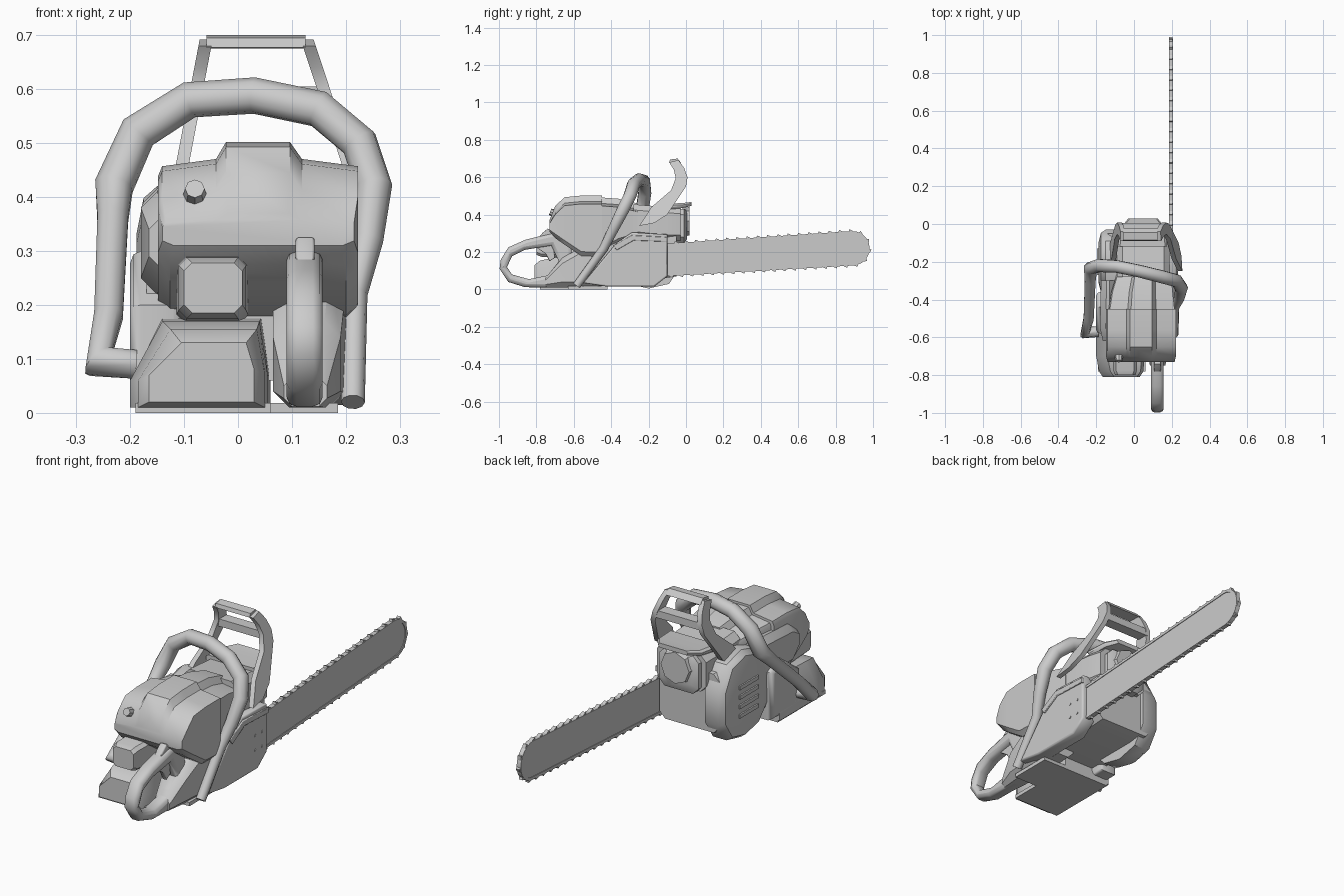
import bpy, bmesh, math
from mathutils import Matrix, Vector


def finish(ob, angle=38):
    bpy.ops.object.select_all(action='DESELECT')
    ob.select_set(True)
    bpy.context.view_layer.objects.active = ob
    bpy.ops.object.shade_smooth_by_angle(angle=math.radians(angle))
    return ob


def from_bmesh(name, bm):
    bmesh.ops.recalc_face_normals(bm, faces=bm.faces)
    me = bpy.data.meshes.new(name)
    bm.to_mesh(me)
    bm.free()
    ob = bpy.data.objects.new(name, me)
    bpy.context.collection.objects.link(ob)
    return finish(ob)


def loft(name, rings):
    """Skin a list of equal-length point rings and cap both ends."""
    bm = bmesh.new()
    rows = [[bm.verts.new(p) for p in r] for r in rings]
    n = len(rows[0])
    for a, b in zip(rows, rows[1:]):
        for i in range(n):
            bm.faces.new((a[i], a[(i + 1) % n], b[(i + 1) % n], b[i]))
    bm.faces.new(rows[0])
    bm.faces.new(rows[-1])
    return from_bmesh(name, bm)


def octo(y, x0, x1, z0, z1, c=0.03):
    """Chamfered rectangle across the y axis."""
    return [(x0 + c, y, z0), (x1 - c, y, z0), (x1, y, z0 + c), (x1, y, z1 - c),
            (x1 - c, y, z1), (x0 + c, y, z1), (x0, y, z1 - c), (x0, y, z0 + c)]


def curve_mesh(name, cu, matrix=Matrix()):
    ob = bpy.data.objects.new(name, cu)
    bpy.context.collection.objects.link(ob)
    bpy.ops.object.select_all(action='DESELECT')
    ob.select_set(True)
    bpy.context.view_layer.objects.active = ob
    bpy.ops.object.convert(target='MESH')
    ob = bpy.context.view_layer.objects.active
    ob.data.transform(matrix)
    return finish(ob, 48)


def panel(name, loops, x0, x1, bevel=0.0):
    """Side profile(s) in y, z extruded from x0 to x1; extra loops are holes."""
    cu = bpy.data.curves.new(name, 'CURVE')
    cu.dimensions, cu.fill_mode = '2D', 'BOTH'
    cu.extrude = (x1 - x0) / 2 - bevel
    cu.bevel_depth, cu.offset, cu.bevel_resolution = bevel, -bevel, 1
    for pts in loops:
        s = cu.splines.new('POLY')
        s.points.add(len(pts) - 1)
        for p, (a, b) in zip(s.points, pts):
            p.co = (a, b, 0, 1)
        s.use_cyclic_u = True
    m = Matrix(((0, 0, 1, (x0 + x1) / 2), (1, 0, 0, 0), (0, 1, 0, 0), (0, 0, 0, 1)))
    return curve_mesh(name, cu, m)


def tube(name, pts):
    cu = bpy.data.curves.new(name, 'CURVE')
    cu.dimensions, cu.bevel_depth, cu.bevel_resolution = '3D', 1.0, 3
    cu.use_fill_caps = True
    s = cu.splines.new('POLY')
    s.points.add(len(pts) - 1)
    for p, (x, y, z, r) in zip(s.points, pts):
        p.co, p.radius = (x, y, z, 1), r
    return curve_mesh(name, cu)


def cylinder(name, center, r1, r2, depth, axis, sides=10):
    bm = bmesh.new()
    rot = Vector(axis).to_track_quat('Z', 'Y').to_matrix().to_4x4()
    bmesh.ops.create_cone(bm, cap_ends=True, segments=sides, radius1=r1, radius2=r2,
                          depth=depth, matrix=Matrix.Translation(center) @ rot)
    return from_bmesh(name, bm)


# guide bar, chain rim and cutter teeth
def bar_outline(o):
    arc = [math.radians(-87 + 180 * i / 12) for i in range(13)]
    return ([(-0.3, 0.067 - o)] +
            [(0.89 + (0.085 + o) * math.cos(a), 0.22 + (0.085 + o) * math.sin(a)) for a in arc] +
            [(-0.3, 0.225 + o)])


panel("guide_bar", [bar_outline(0)], 0.187, 0.203)
panel("chain", [bar_outline(0.007), bar_outline(-0.006)], 0.184, 0.206)
bm = bmesh.new()
path = [Vector(p) for p in bar_outline(0.006)]
travel, pitch = 0.0, 0.055
for a, b in zip(path, path[1:]):
    d = (b - a).normalized()
    out = Vector((d.y, -d.x))
    length = (b - a).length
    while travel < length:
        base = a + d * travel
        tooth = (base - d * 0.012, base + d * 0.012, base + d * 0.008 + out * 0.011,
                 base - d * 0.004 + out * 0.006)
        sides = [[bm.verts.new((x, p.x, p.y)) for p in tooth] for x in (0.186, 0.204)]
        bm.faces.new(sides[0])
        bm.faces.new(sides[1][::-1])
        for i in range(4):
            j = (i + 1) % 4
            bm.faces.new((sides[0][i], sides[0][j], sides[1][j], sides[1][i]))
        travel += pitch
    travel -= length
from_bmesh("chain_teeth", bm)

# clutch cover with raised rib and bar nuts
panel("clutch_cover", [[(-0.55, 0.035), (-0.42, 0.015), (-0.17, 0.015), (-0.1, 0.07), (-0.1, 0.295),
                        (-0.29, 0.305), (-0.37, 0.25)]], 0.155, 0.225, 0.008)
panel("clutch_cover_rib", [[(-0.39, 0.235), (-0.29, 0.29), (-0.1, 0.28), (-0.1, 0.255),
                            (-0.28, 0.262), (-0.37, 0.21)]], 0.215, 0.232, 0.003)
for y in (-0.14, -0.19):
    for z in (0.11, 0.18):
        cylinder("bar_nut", (0.225, y, z), 0.007, 0.007, 0.006, (1, 0, 0), 6)

# crankcase and round starter cover on the left
loft("crankcase", [octo(-0.55, -0.17, 0.19, 0.06, 0.30), octo(-0.4, -0.17, 0.19, 0.06, 0.36),
                   octo(-0.12, -0.15, 0.18, 0.06, 0.36), octo(-0.05, -0.14, 0.175, 0.07, 0.35)])
starter = [(-0.03, 0.12), (-0.03, 0.28), (-0.09, 0.39), (-0.2, 0.42), (-0.31, 0.39),
           (-0.37, 0.29), (-0.38, 0.11), (-0.31, 0.03), (-0.2, 0.005), (-0.09, 0.03)]
loft("starter_cover", [[(x, -0.2 + (y + 0.2) * s, 0.2 + (z - 0.2) * s) for y, z in starter]
                       for x, s in ((-0.08, 1.0), (-0.15, 1.0), (-0.175, 0.9), (-0.188, 0.6))])
for i in range(4):
    z = 0.13 + i * 0.045
    panel("starter_vent", [[(-0.27, z), (-0.13, z), (-0.13, z + 0.018), (-0.27, z + 0.018)]], -0.195, -0.18)
panel("starter_side_pod", [[(-0.58, 0.03), (-0.36, 0.03), (-0.36, 0.26), (-0.44, 0.30), (-0.58, 0.2)]],
      -0.2, -0.1, 0.02)

# fuel tank at rear left, with its filler block, and the stepped base plate
tank = [(-0.81, -0.165, 0.03, 0.02, 0.13), (-0.78, -0.185, 0.05, 0.01, 0.155),
        (-0.7, -0.2, 0.055, 0.01, 0.17), (-0.42, -0.2, 0.06, 0.01, 0.18)]
loft("fuel_tank", [[(x0, y, z0), (x1, y, z0), (x1, y, z0 + 0.06), (x1 - 0.015, y, z1),
                    (x0 + 0.06, y, z1), (x0, y, z0 + 0.05)] for y, x0, x1, z0, z1 in tank])
loft("filler_block", [octo(-0.8, -0.1, 0.008, 0.185, 0.278, 0.015),
                      octo(-0.775, -0.11, 0.015, 0.175, 0.288, 0.015),
                      octo(-0.5, -0.115, 0.02, 0.165, 0.29, 0.015)])
for name, x0, x1, y in (("base_plate_left", -0.19, 0.06, -0.78), ("base_plate_right", 0.06, 0.185, -0.63)):
    panel(name, [[(y, 0), (-0.42, 0), (-0.42, 0.018), (y, 0.018)]], x0, x1)

# rear grip loop, its wide base, trigger and lockout lever
panel("rear_handle", [[(-0.62, 0.32), (-0.76, 0.29), (-0.86, 0.265), (-0.95, 0.225), (-0.99, 0.16),
                       (-0.997, 0.11), (-0.95, 0.04), (-0.86, 0.012), (-0.6, 0.01)],
                      [(-0.72, 0.235), (-0.86, 0.212), (-0.93, 0.178), (-0.957, 0.12),
                       (-0.93, 0.08), (-0.84, 0.055), (-0.74, 0.075), (-0.68, 0.15)]], 0.09, 0.157, 0.018)
loft("rear_handle_base", [octo(-0.75, 0.085, 0.165, 0.012, 0.065, 0.015), octo(-0.66, 0.065, 0.19, 0.01, 0.17),
                          octo(-0.5, 0.065, 0.2, 0.01, 0.26), octo(-0.36, 0.065, 0.195, 0.02, 0.28)])
panel("trigger", [[(-0.80, 0.225), (-0.71, 0.24), (-0.70, 0.17), (-0.73, 0.15), (-0.75, 0.19)]],
      0.112, 0.136, 0.004)
panel("throttle_lockout", [[(-0.79, 0.275), (-0.765, 0.305), (-0.74, 0.325), (-0.68, 0.3)]], 0.107, 0.142, 0.005)


# air filter cover: raised centre ridge, sloping rear and underside
def cover_ring(y, z0, z1, x0=-0.148, x1=0.222):
    w = x1 - x0
    k = min(0.045, (z1 - z0) * 0.3)
    shape = [(0.06, z0), (0.94, z0), (1, z0 + k / 2), (1, z1 - k), (0.72, z1 - k * 0.7), (0.66, z1),
             (0.34, z1), (0.29, z1 - k * 0.7), (0.02, z1 - k), (0, z1 - k * 1.4), (0, z0 + k / 2)]
    return [(x0 + w * u, y, z) for u, z in shape]


loft("air_filter_cover", [cover_ring(-0.73, 0.31, 0.37, -0.14, 0.215), cover_ring(-0.70, 0.275, 0.445),
                          cover_ring(-0.65, 0.24, 0.493), cover_ring(-0.56, 0.18, 0.502),
                          cover_ring(-0.45, 0.175, 0.502)])
loft("top_cover", [cover_ring(-0.455, 0.2, 0.492, -0.135, 0.215), cover_ring(-0.36, 0.25, 0.485, -0.12, 0.205),
                   cover_ring(-0.26, 0.28, 0.46, -0.09, 0.195)])
cylinder("cover_knob", (-0.08, -0.712, 0.41), 0.022, 0.018, 0.03, (0, -1, 0.4), 8)
loft("cover_left_shoulder", [octo(-0.62, -0.165, -0.1, 0.26, 0.37), octo(-0.55, -0.18, -0.1, 0.22, 0.41),
                             octo(-0.3, -0.175, -0.1, 0.22, 0.42)])

# cylinder shroud, muffler and its front disc
loft("cylinder_shroud", [octo(-0.28, -0.09, 0.19, 0.28, 0.455), octo(-0.1, -0.09, 0.188, 0.26, 0.44),
                         octo(-0.03, -0.085, 0.175, 0.26, 0.435)])
loft("muffler", [octo(-0.09, -0.06, 0.15, 0.25, 0.43), octo(-0.01, -0.06, 0.15, 0.25, 0.43),
                 octo(0.006, -0.03, 0.12, 0.27, 0.42)])
cylinder("muffler_disc", (0.045, 0.0, 0.365), 0.085, 0.075, 0.04, (0, 1, 0), 8)
loft("muffler_lip", [octo(-0.12, -0.085, 0.175, 0.425, 0.458, 0.01), octo(-0.02, -0.07, 0.165, 0.435, 0.462, 0.01),
                     octo(0.03, -0.03, 0.125, 0.447, 0.468, 0.008)])

# wrap-around front handle
tube("front_handle", [(-0.19, -0.57, 0.09, 0.028), (-0.258, -0.575, 0.095, 0.034), (-0.24, -0.5, 0.18, 0.028),
                      (-0.232, -0.3, 0.36, 0.03), (-0.23, -0.235, 0.42, 0.037), (-0.185, -0.22, 0.52, 0.036),
                      (-0.09, -0.225, 0.58, 0.034), (0.03, -0.25, 0.588, 0.034), (0.15, -0.28, 0.563, 0.035),
                      (0.225, -0.30, 0.5, 0.035), (0.252, -0.34, 0.42, 0.034), (0.24, -0.39, 0.32, 0.029),
                      (0.216, -0.44, 0.22, 0.024), (0.213, -0.585, 0.02, 0.022)])

# hand guard: two curved legs, top bar and middle bar
leg = [(-0.09, 0.68), (-0.04, 0.692), (-0.01, 0.65), (0.008, 0.6), (0, 0.55), (-0.1, 0.4), (-0.17, 0.355),
       (-0.25, 0.34), (-0.185, 0.44), (-0.08, 0.53), (-0.055, 0.595), (-0.065, 0.64)]
for side, x, slope in (("left", -0.105, 0.19), ("right", 0.208, -0.33)):
    loft("guard_leg_" + side, [[(x + o + slope * (z - 0.45), y, z) for y, z in leg] for o in (-0.012, 0.012)])
panel("guard_top_bar", [[(-0.09, 0.677), (-0.085, 0.695), (-0.045, 0.7), (-0.025, 0.675)]], -0.058, 0.125)
panel("guard_middle_bar", [[(-0.05, 0.57), (0.004, 0.57), (0.004, 0.605), (-0.05, 0.605)]], -0.078, 0.16)
